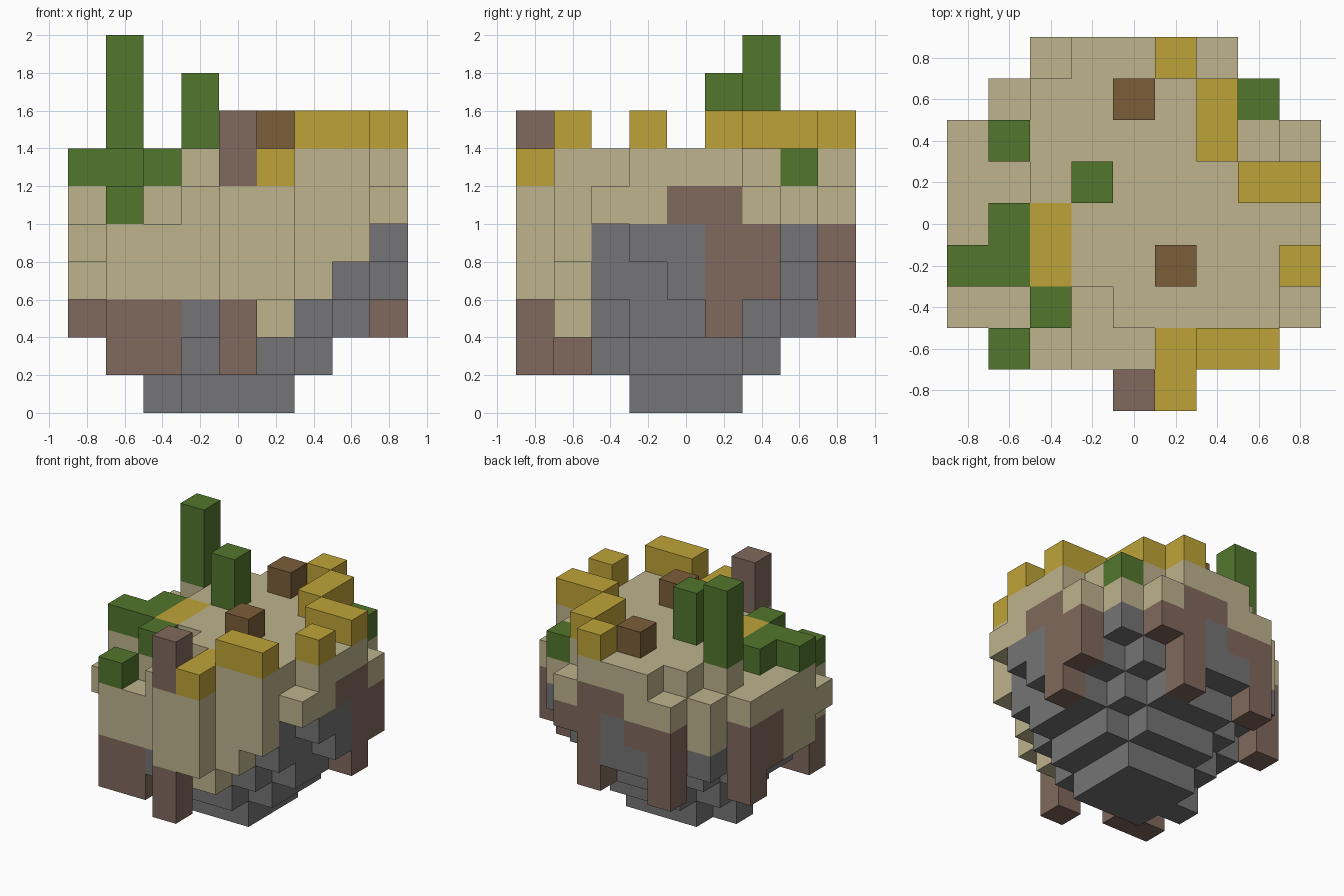
import bpy
import bmesh
from math import hypot
from mathutils import Vector

cube = bpy.data.objects.get("Cube")
if cube:
    bpy.data.objects.remove(cube, do_unlink=True)

SIZE = 0.2
COLOURS = {
    "sand": (0.515, 0.451, 0.270),
    "stone": (0.178, 0.175, 0.181),
    "clay": (0.216, 0.141, 0.107),
    "grass_green": (0.084, 0.184, 0.026),
    "straw_yellow": (0.515, 0.366, 0.040),
    "bark_brown": (0.198, 0.112, 0.041),
}
# Part name -> colour
PARTS = {
    "stone_base": "stone",
    "sand_island": "sand",
    "clay_roots": "clay",
    "clay_post": "clay",
    "green_stalks": "grass_green",
    "green_bushes": "grass_green",
    "yellow_tufts": "straw_yellow",
    "brown_stumps": "bark_brown",
}
blocks = {}


def column(part, spots, low, high):
    """Stack blocks of one part from level low to level high at each spot."""
    for x, y in spots:
        for z in range(low, high + 1):
            blocks[x, y, z] = part


def carve(spots, top):
    """Lower the ground so that nothing stands at or above level top."""
    for key in [k for k in blocks if k[:2] in spots and k[2] >= top]:
        del blocks[key]


def make_material(name, rgb):
    mat = bpy.data.materials.new(name)
    mat.use_nodes = True
    mat.diffuse_color = (*rgb, 1)
    bsdf = mat.node_tree.nodes["Principled BSDF"]
    bsdf.inputs["Base Color"].default_value = (*rgb, 1)
    bsdf.inputs["Roughness"].default_value = 0.9
    return mat


def build_part(part, mat):
    """Make one mesh from the exposed faces of a part's blocks."""
    bm = bmesh.new()
    corners = {}

    def vert(p):
        key = tuple(round(c * 2) for c in p)
        if key not in corners:
            corners[key] = bm.verts.new(p * SIZE)
        return corners[key]

    for cell, owner in blocks.items():
        if owner != part:
            continue
        centre = Vector(cell) + Vector((0, 0, 0.5))
        for axis in range(3):
            for sign in (-1, 1):
                step = [0, 0, 0]
                step[axis] = sign
                if tuple(c + s for c, s in zip(cell, step)) in blocks:
                    continue
                n = Vector(step) / 2
                u = Vector([abs(step[i - 1]) for i in range(3)]) / 2
                v = n.cross(u) * 2
                mid = centre + n
                bm.faces.new([vert(mid + a * u + b * v)
                              for a, b in ((-1, -1), (1, -1), (1, 1), (-1, 1))])
    mesh = bpy.data.meshes.new(part)
    bm.to_mesh(mesh)
    bm.free()
    mesh.materials.append(mat)
    bpy.context.collection.objects.link(bpy.data.objects.new(part, mesh))


# Floating island: stepped stone bowl with a sand cap
RADII = (2.0, 2.6, 3.4, 4.25, 4.45)
for x in range(-4, 5):
    for y in range(-3, 5):
        if x * x + y * y > 20:
            continue
        for level, radius in enumerate(RADII):
            if hypot(x + 0.2, y) < radius:
                column("stone_base", [(x, y)], level, 4)
                break
        column("sand_island", [(x, y)], 5, 6)

# Sand cliffs on the front and one side
for x in range(-3, 4):
    column("sand_island", [(x, -3)], 4 if x == 3 else 3, 6)
column("sand_island", [(0, -3), (1, -3)], 2, 6)
column("sand_island", [(0, -4), (1, -4)], 3, 5)
column("sand_island", [(-4, 0), (-4, -1), (-3, -2)], 3, 5)
column("sand_island", [(-4, -2), (-3, 3)], 4, 5)

# Dips in the sand surface
carve([(-4, -2), (-3, -2), (-2, -3), (-3, -3)], 5)
carve([(-4, 0), (-4, 1), (-4, 2), (-3, 1), (-3, 3), (-2, 4), (2, 4),
       (4, 2), (4, -2), (-1, -2), (-1, -3), (0, -3)], 6)

# Clay roots hanging round the rim
column("clay_roots", [(0, -4), (-3, -3), (-2, -3)], 1, 2)
column("clay_roots", [(-4, 2), (-2, 4)], 2, 4)
column("clay_roots", [(1, 4), (4, 1)], 2, 5)
column("clay_roots", [(4, 2), (-4, 1)], 3, 4)
column("clay_roots", [(-1, 4), (2, 4)], 4, 4)
column("clay_roots", [(0, 4), (4, 0)], 5, 5)
column("clay_post", [(0, -4)], 6, 7)

# Plants
column("green_stalks", [(-3, 2)], 7, 9)
column("green_stalks", [(-1, 1)], 7, 8)
column("green_bushes", [(3, 3), (-4, -1), (-3, -1), (-3, 0), (-2, -2)], 6, 6)
column("green_bushes", [(-3, -3)], 5, 5)
column("yellow_tufts", [(-2, 0), (-2, -1), (1, -3), (1, -4)], 6, 6)
column("yellow_tufts", [(2, -3), (3, -3), (4, -1), (3, 1), (4, 1),
                        (2, 2), (2, 3), (1, 4)], 7, 7)
column("brown_stumps", [(0, 3), (1, -1)], 7, 7)

materials = {name: make_material(name, rgb) for name, rgb in COLOURS.items()}
for part, colour in PARTS.items():
    build_part(part, materials[colour])
